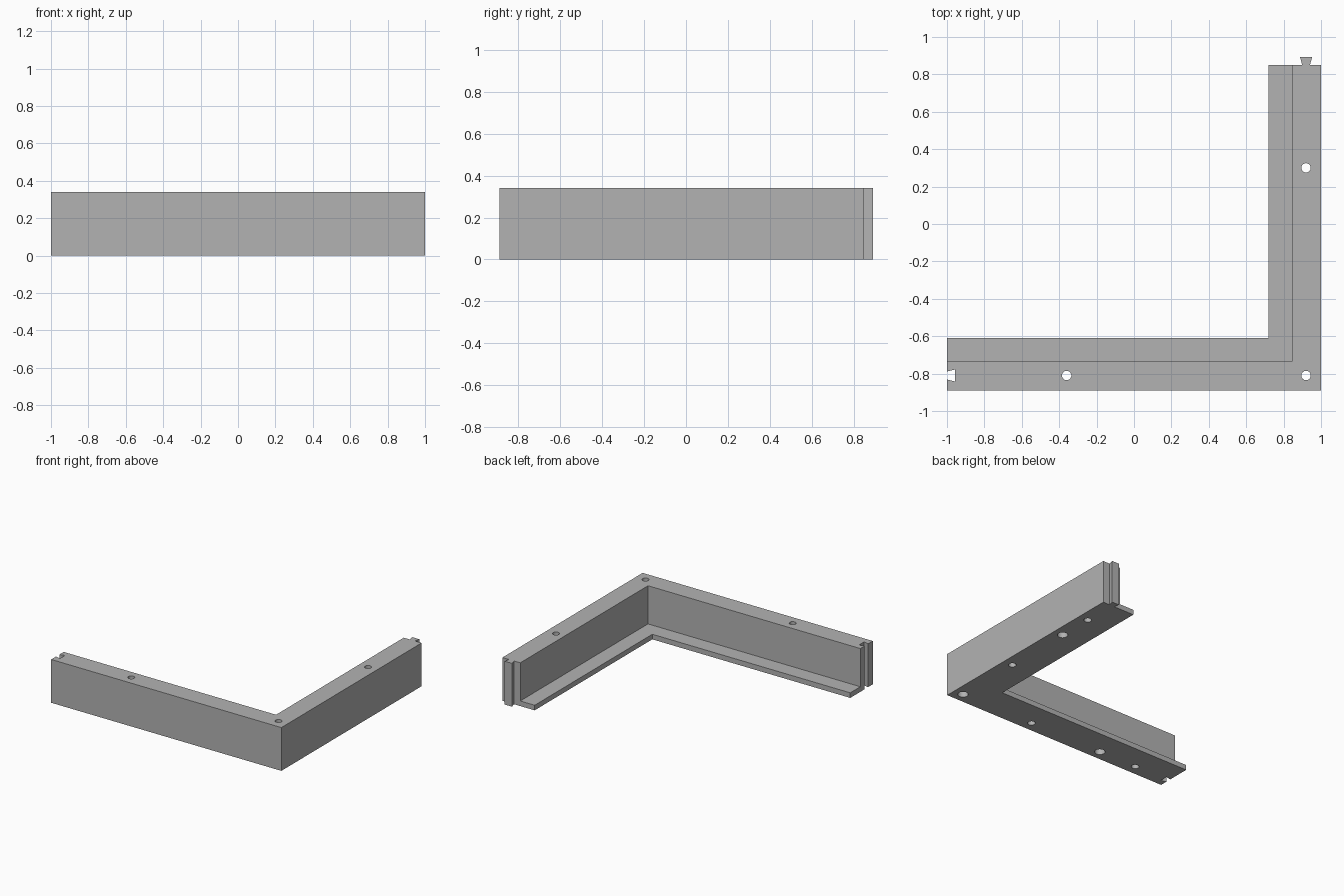
import bpy
import bmesh

old = bpy.data.objects.get("Cube")
if old:
    bpy.data.objects.remove(old, do_unlink=True)

HEIGHT, LEDGE_H = 0.34, 0.04
LEFT, RIGHT, FRONT, BACK = -1.0, 1.0, -0.89, 0.85
WALL, LEDGE = 0.155, 0.28      # widths measured from the outer faces
MID = 0.08                     # hole line, measured from the outer faces
JOINT, NECK, FLARE = 0.042, 0.021, 0.032

grey = bpy.data.materials.new("plain grey")
grey.use_nodes = True
COLOUR = (0.45, 0.45, 0.45, 1)
grey.diffuse_color = COLOUR
grey.node_tree.nodes["Principled BSDF"].inputs["Base Color"].default_value = COLOUR


def prism(name, outline, z0, z1):
    """Extrude a counter-clockwise outline from z0 to z1."""
    bm = bmesh.new()
    face = bm.faces.new([bm.verts.new((x, y, z0)) for x, y in outline])
    top = bmesh.ops.extrude_face_region(bm, geom=[face])["geom"]
    bmesh.ops.translate(bm, vec=(0, 0, z1 - z0),
                        verts=[v for v in top if isinstance(v, bmesh.types.BMVert)])
    bmesh.ops.recalc_face_normals(bm, faces=bm.faces)
    mesh = bpy.data.meshes.new(name)
    bm.to_mesh(mesh)
    bm.free()
    mesh.materials.append(grey)
    obj = bpy.data.objects.new(name, mesh)
    bpy.context.collection.objects.link(obj)
    return obj


def drill(name, x, y, radius, z0, z1):
    bpy.ops.mesh.primitive_cylinder_add(vertices=32, radius=radius, depth=z1 - z0,
                                        location=(x, y, (z0 + z1) / 2))
    obj = bpy.context.object
    obj.name = name
    obj.hide_render = True
    obj.data.materials.append(grey)
    return obj


def combine(target, tool, operation):
    """Apply a boolean and discard the tool."""
    mod = target.modifiers.new(operation.lower(), "BOOLEAN")
    mod.operation, mod.solver, mod.object = operation, "EXACT", tool
    bpy.context.view_layer.objects.active = target
    bpy.ops.object.modifier_apply(modifier=mod.name)
    bpy.data.objects.remove(tool, do_unlink=True)


hx, hy = RIGHT - MID, FRONT + MID

# Corner wall with a dovetail tongue at the back end and a socket at the left end
frame = prism("corner_frame", [
    (LEFT, FRONT), (RIGHT, FRONT), (RIGHT, BACK),
    (hx + NECK, BACK), (hx + FLARE, BACK + JOINT),
    (hx - FLARE, BACK + JOINT), (hx - NECK, BACK),
    (RIGHT - WALL, BACK), (RIGHT - WALL, FRONT + WALL), (LEFT, FRONT + WALL),
    (LEFT, hy + NECK), (LEFT + JOINT, hy + FLARE),
    (LEFT + JOINT, hy - FLARE), (LEFT, hy - NECK)], 0, HEIGHT)

# Low inner ledge along both arms
ledge = prism("inner_ledge", [
    (LEFT, FRONT + WALL), (RIGHT - WALL, FRONT + WALL), (RIGHT - WALL, BACK),
    (RIGHT - LEDGE, BACK), (RIGHT - LEDGE, FRONT + LEDGE), (LEFT, FRONT + LEDGE)], 0, LEDGE_H)
combine(frame, ledge, "UNION")

# Screw holes: through bore with a wider recess underneath
for x, y in [(hx, hy), (-0.36, hy), (hx, 0.30)]:
    combine(frame, drill("bore", x, y, 0.025, -0.1, HEIGHT + 0.1), "DIFFERENCE")
    combine(frame, drill("recess", x, y, 0.038, -0.1, 0.08), "DIFFERENCE")

# Blind peg holes underneath
for x, y in [(0.28, hy), (-0.69, hy), (hx, -0.26), (hx, 0.58)]:
    combine(frame, drill("peg_hole", x, y, 0.028, -0.1, 0.08), "DIFFERENCE")

# Smooth bores, crisp edges
bpy.ops.object.select_all(action="DESELECT")
frame.select_set(True)
bpy.context.view_layer.objects.active = frame
bpy.ops.object.shade_smooth_by_angle()
